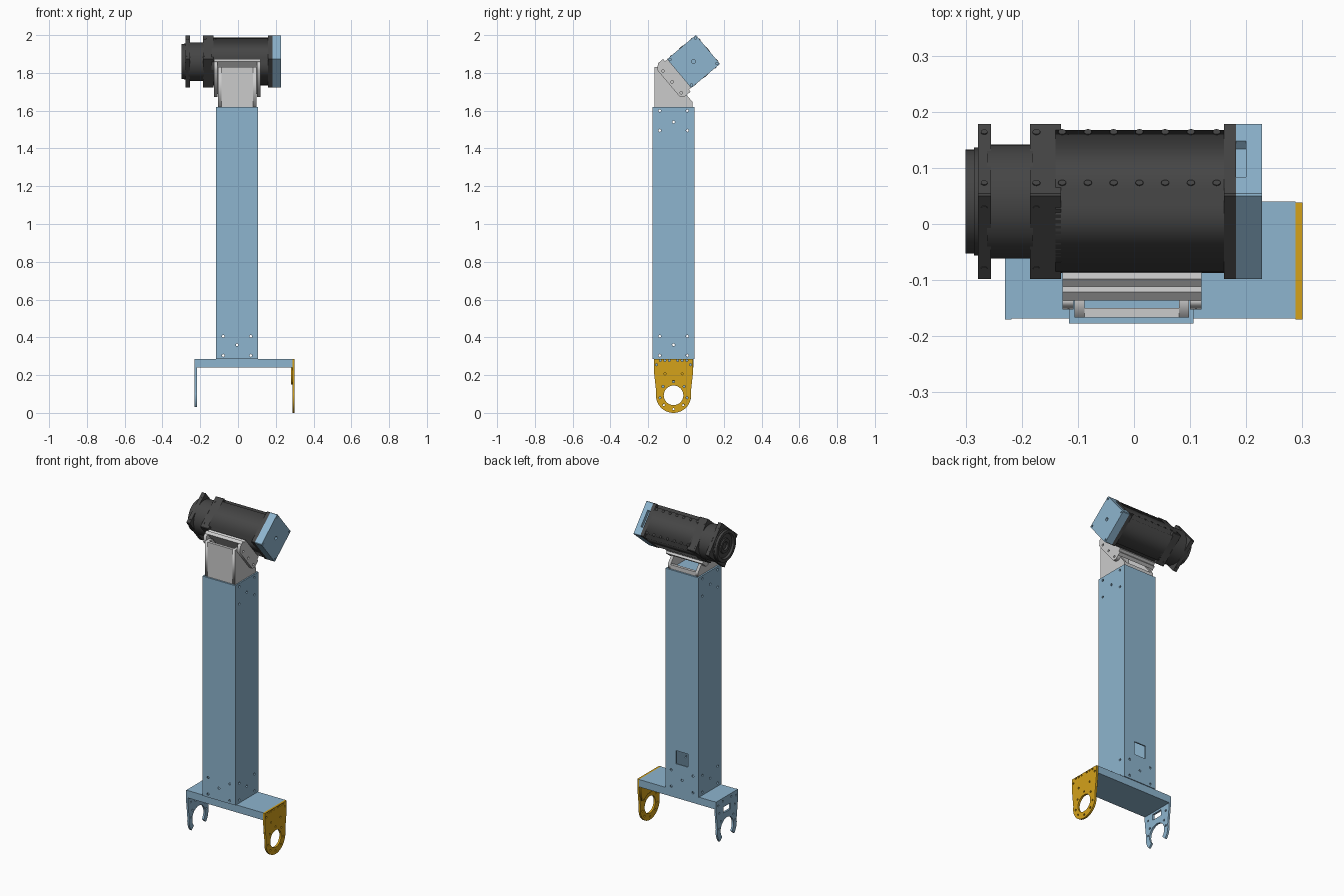
import bpy, bmesh
from math import sin, cos, pi, radians
from mathutils import Matrix, Vector

if "Cube" in bpy.data.objects:
    bpy.data.objects.remove(bpy.data.objects["Cube"])


def material(name, rgb):
    m = bpy.data.materials.new(name)
    m.diffuse_color = (*rgb, 1)
    m.use_nodes = True
    m.node_tree.nodes["Principled BSDF"].inputs["Base Color"].default_value = m.diffuse_color
    return m


BLUE = material("blue", (0.27, 0.46, 0.62))
YELLOW = material("yellow", (0.66, 0.36, 0.01))
DARK = material("dark", (0.06, 0.06, 0.06))
HEAD = Matrix.Translation((0, 0.04, 1.86)) @ Matrix.Rotation(radians(40), 4, 'X')
I = Matrix.Identity(4)
CX, CY = -0.005, -0.066          # column axis
TO_X = Matrix(((0, 0, 1, 0), (1, 0, 0, 0), (0, 1, 0, 0), (0, 0, 0, 1)))  # xy profile -> yz


def finish(name, bm, mat=None, M=I, smooth=False):
    bmesh.ops.recalc_face_normals(bm, faces=bm.faces)
    me = bpy.data.meshes.new(name)
    bm.to_mesh(me)
    bm.free()
    ob = bpy.data.objects.new(name, me)
    bpy.context.collection.objects.link(ob)
    ob.matrix_world = M
    if mat:
        me.materials.append(mat)
    if smooth:
        bpy.ops.object.select_all(action='DESELECT')
        ob.select_set(True)
        bpy.context.view_layer.objects.active = ob
        bpy.ops.object.shade_smooth_by_angle(angle=radians(35))
    return ob


def add_box(bm, x, y, z):
    c = Vector((sum(x) / 2, sum(y) / 2, sum(z) / 2))
    s = Matrix.Diagonal((x[1] - x[0], y[1] - y[0], z[1] - z[0], 1))
    bmesh.ops.create_cube(bm, size=1, matrix=Matrix.Translation(c) @ s)


def add_rod(bm, p, axis, r, length, seg=12):
    q = Vector((0, 0, 1)).rotation_difference(Vector(axis)).to_matrix().to_4x4()
    bmesh.ops.create_cone(bm, cap_ends=True, segments=seg, radius1=r, radius2=r,
                          depth=length, matrix=Matrix.Translation(p) @ q)


def box(name, x, y, z, mat=None, M=I, bevel=0):
    bm = bmesh.new()
    add_box(bm, x, y, z)
    if bevel:
        bmesh.ops.bevel(bm, geom=[e for e in bm.edges if abs(e.verts[0].co.x - e.verts[1].co.x) > 1e-4],
                        offset=bevel, segments=1, affect='EDGES')
    return finish(name, bm, mat, M)


def plate(name, loops, x, mat=None, M=I, smooth=False):
    """Extrude a (y, z) outline with holes along x."""
    cu = bpy.data.curves.new(name, 'CURVE')
    cu.dimensions, cu.fill_mode = '2D', 'BOTH'
    cu.extrude = (x[1] - x[0]) / 2
    for pts in loops:
        sp = cu.splines.new('POLY')
        sp.points.add(len(pts) - 1)
        for p, c in zip(sp.points, pts):
            p.co = (c[0], c[1], 0, 1)
        sp.use_cyclic_u = True
    tmp = bpy.data.objects.new(name + "_curve", cu)
    bm = bmesh.new()
    me = tmp.to_mesh()
    bm.from_mesh(me)
    bpy.data.objects.remove(tmp)
    bpy.data.curves.remove(cu)
    bmesh.ops.remove_doubles(bm, verts=bm.verts, dist=1e-5)
    bmesh.ops.transform(bm, matrix=Matrix.Translation((sum(x) / 2, 0, 0)) @ TO_X, verts=bm.verts)
    return finish(name, bm, mat, M, smooth)


def circle(y, z, r, n=12, a0=0, a1=360):
    step = (a1 - a0) / (n if a1 - a0 == 360 else n - 1)
    return [(y + r * cos(radians(a0 + i * step)), z + r * sin(radians(a0 + i * step))) for i in range(n)]


def cut(ob, bm, M=I):
    tool = finish("cutter", bm, None, M)
    tool.hide_render = True
    mod = ob.modifiers.new("cut", 'BOOLEAN')
    mod.operation, mod.object = 'DIFFERENCE', tool
    bpy.context.view_layer.objects.active = ob
    bpy.ops.object.modifier_apply(modifier=mod.name)
    bpy.data.objects.remove(tool)


# hollow square column with bolt holes and a rear cable window
column = box("column", (-0.116, 0.106), (-0.177, 0.045), (0.285, 1.62), BLUE)
bm = bmesh.new()
add_box(bm, (-0.108, 0.098), (-0.169, 0.037), (0.293, 1.612))
cut(column, bm)
bm = bmesh.new()
low = [(-0.073, 0.405), (0.073, 0.405), (0, 0.36), (-0.073, 0.304), (0.073, 0.304)]
high = [(-0.073, 1.60), (0.073, 1.60), (0, 1.54), (-0.073, 1.495), (0.073, 1.495)]
for s in (-1, 1):
    for d, z in low + high:
        add_rod(bm, (CX + s * 0.111, CY + d, z), (1, 0, 0), 0.007, 0.04)
    for d, z in low:
        add_rod(bm, (CX + d, CY + s * 0.111, z), (0, 1, 0), 0.007, 0.04)
add_box(bm, (CX - 0.04, CX + 0.04), (0.02, 0.07), (0.45, 0.53))
cut(column, bm)

# base beam
box("base_beam", (-0.218, 0.288), (-0.168, 0.04), (0.24, 0.285), BLUE)

# bearing plate on the right side, with a round bore and bolt holes
ZC, R = 0.093, 0.093
shoulders = [(CY - 0.104, 0.22), (CY - 0.104, 0.285), (CY + 0.104, 0.285), (CY + 0.104, 0.22)]
bolts = [circle(CY + s * d, z, 0.006, 8) for s in (-1, 1)
         for d, z in ((0.09, 0.255), (0.07, 0.277), (0.046, 0.277), (0.022, 0.277), (0.046, 0.207))]
ring = [circle(CY + 0.073 * cos(a), ZC + 0.073 * sin(a), 0.006, 8)
        for a in [radians(d) for d in (-10, 40, 90, 140, 190, 225, 270, 315)]]
plate("bearing_plate", [shoulders + circle(CY, ZC, R, 32, 10, -190), circle(CY, ZC, 0.052, 32)] + bolts + ring,
      (0.288, 0.30), YELLOW, smooth=True)
plate("bearing_plate_backing", [[(CY - 0.095, 0.24), (CY + 0.095, 0.24), (CY + 0.088, 0.15), (CY + 0.065, 0.15),
      (CY + 0.03, 0.17), (CY - 0.03, 0.17), (CY - 0.065, 0.15), (CY - 0.088, 0.15)]], (0.281, 0.288), YELLOW)

# open hook plate on the left side
hook = shoulders + circle(CY, ZC, R, 14, 10, -42) + circle(CY, ZC, 0.062, 28, -42, 222) + circle(CY, ZC, R, 14, 222, 170)
slot = [(CY - 0.035, 0.192), (CY + 0.035, 0.192), (CY + 0.035, 0.228), (CY - 0.035, 0.228)]
hook_bolts = [circle(CY + s * d, z, 0.006, 8) for s in (-1, 1)
              for d, z in ((0.085, 0.255), (0.04, 0.265), (0.075, 0.205), (0.075, 0.11), (0.06, 0.15))]
plate("hook_plate", [hook, slot] + hook_bolts, (-0.23, -0.218), BLUE, smooth=True)

# hollow neck with a sloping top
side = [(-0.167, 1.62), (0.035, 1.62), (0.035, 1.645), (-0.117, 1.83), (-0.167, 1.83)]
plate("neck_side_left", [side], (-0.106, -0.088))
plate("neck_side_right", [side], (0.08, 0.098))
box("neck_front", (-0.088, 0.08), (-0.167, -0.15), (1.62, 1.83))
box("neck_back", (-0.088, 0.08), (0.018, 0.035), (1.62, 1.645))

# tilted U-shaped bracket under the head
box("bracket_plate", (-0.127, 0.12), (-0.135, -0.115), (-0.112, 0.114), M=HEAD)
box("mounting_pad", (-0.127, 0.12), (-0.115, -0.0985), (-0.098, 0.098), M=HEAD)
flange = [(-0.135, -0.112), (-0.135, 0.114), (-0.15, 0.114), (-0.176, 0.09), (-0.176, -0.095), (-0.16, -0.112)]
flange_holes = [circle(-0.156, z, 0.007, 10) for z in (-0.085, -0.01, 0.066)]
plate("bracket_flange_left", [flange] + flange_holes, (-0.127, -0.108), M=HEAD)
plate("bracket_flange_right", [flange] + flange_holes, (0.1, 0.12), M=HEAD)

# head housing: notched middle between square end plates
H, N = 0.0995, 0.02
quarter = [(H, H - N), (H - N, H - N), (H - N, H)]
section = []
for k in range(4):
    c, s = round(cos(k * pi / 2)), round(sin(k * pi / 2))
    section += [(c * y - s * z, s * y + c * z) for y, z in quarter]
plate("head_housing", [section], (-0.14, 0.16), DARK, HEAD)
box("housing_front_plate", (-0.185, -0.13), (-H, H), (-H, H), DARK, HEAD, 0.003)
box("housing_rear_plate", (0.16, 0.182), (-H, H), (-H, H), DARK, HEAD, 0.003)
box("lens_flange", (-0.278, -0.255), (-H, H), (-H, H), DARK, HEAD, 0.003)

# blue end cap with a connector pocket and rear holes
cap = box("end_cap", (0.182, 0.228), (-H, H), (-H, H), BLUE, HEAD, 0.003)
bm = bmesh.new()
add_box(bm, (0.17, 0.20), (0.08, 0.12), (-0.05, 0.05))
add_rod(bm, (0.228, 0, 0), (1, 0, 0), 0.01, 0.03)
for y in (-0.088, 0.088):
    for z in (-0.088, 0.088):
        add_rod(bm, (0.228, y, z), (1, 0, 0), 0.006, 0.02)
cut(cap, bm, HEAD)

# lens barrel, turned around the x axis
bm = bmesh.new()
prof = [(-0.18, 0), (-0.18, 0.102), (-0.262, 0.102), (-0.262, 0.096), (-0.285, 0.096), (-0.285, 0.093), (-0.3, 0.093),
        (-0.3, 0.075), (-0.288, 0.07), (-0.288, 0.045), (-0.294, 0.042), (-0.294, 0.025), (-0.285, 0.02), (-0.285, 0)]
vs = [bm.verts.new((x, r, 0)) for x, r in prof]
es = [bm.edges.new(p) for p in zip(vs, vs[1:])]
bmesh.ops.spin(bm, geom=vs + es, cent=(0, 0, 0), axis=(1, 0, 0), angle=2 * pi, steps=48)
bmesh.ops.remove_doubles(bm, verts=bm.verts, dist=1e-5)
finish("lens_barrel", bm, DARK, HEAD, True)

# screw heads along the housing and flange
bm = bmesh.new()
for t in (-0.073, 0.068):
    for i in range(8):
        add_rod(bm, (-0.174 + i * 0.0459, H, t), (0, 1, 0), 0.007, 0.004)
    for x in (-0.267, -0.174):
        for s in (-1, 1):
            add_rod(bm, (x, t, s * H), (0, 0, 1), 0.006, 0.004)
    add_rod(bm, (-0.267, H, t), (0, 1, 0), 0.006, 0.004)
finish("housing_screws", bm, DARK, HEAD)
